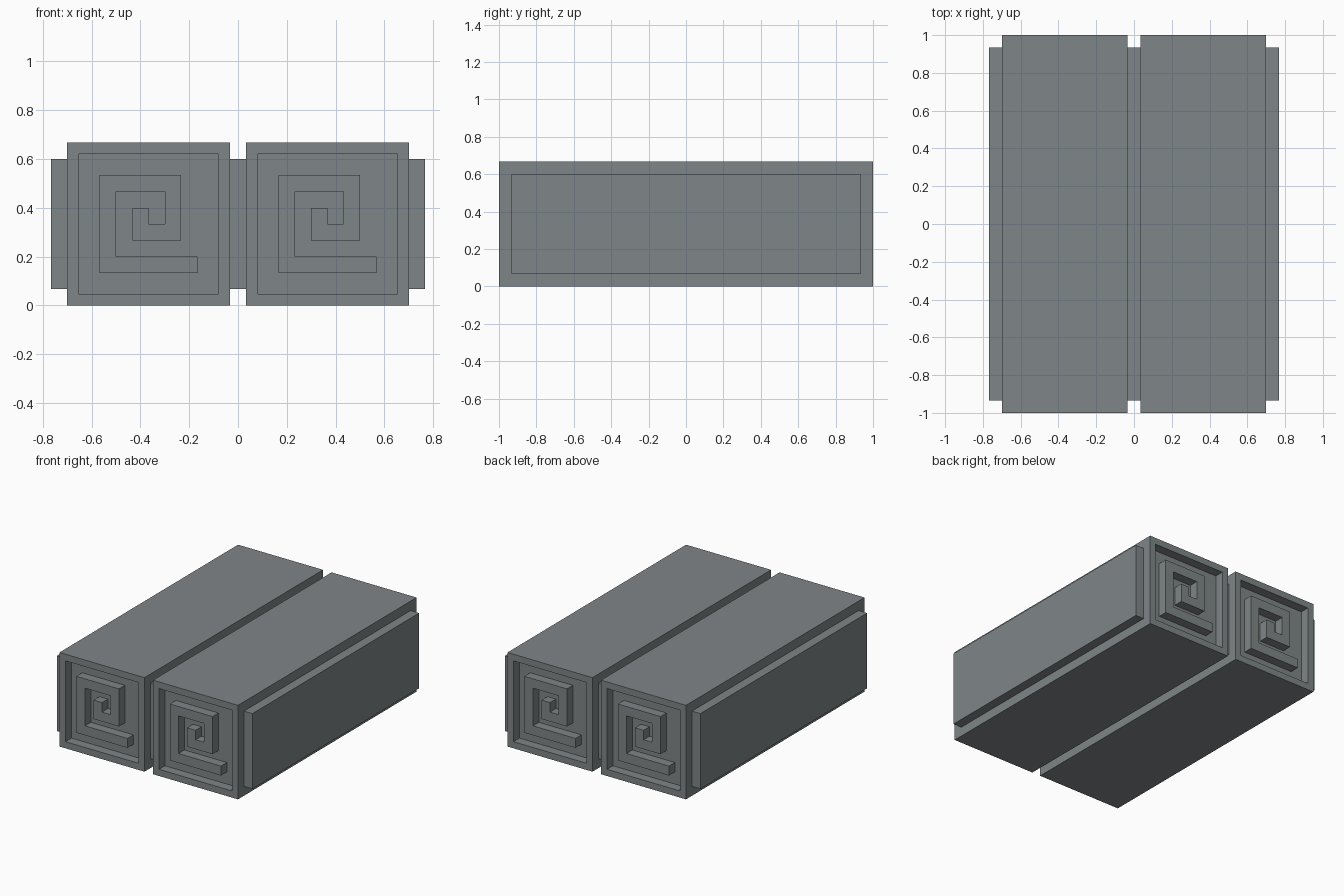
import bpy, bmesh
from mathutils import Matrix

cube = bpy.data.objects.get("Cube")
if cube:
    bpy.data.objects.remove(cube, do_unlink=True)

U = 2 / 30            # module: rim width, bar width and recess depth
EMBED = 0.02          # overlap that hides joints inside the solid parts

grey = bpy.data.materials.new("slate grey")
colour = (0.212, 0.235, 0.246, 1)
grey.diffuse_color = colour
grey.use_nodes = True
grey.node_tree.nodes["Principled BSDF"].inputs["Base Color"].default_value = colour


def finish(bm, name):
    bmesh.ops.recalc_face_normals(bm, faces=bm.faces)
    mesh = bpy.data.meshes.new(name)
    bm.to_mesh(mesh)
    bm.free()
    mesh.materials.append(grey)
    obj = bpy.data.objects.new(name, mesh)
    bpy.context.collection.objects.link(obj)
    return obj


def box(x0, x1, y0, y1, z0, z1):
    bm = bmesh.new()
    place = Matrix.Translation(((x0 + x1) / 2, (y0 + y1) / 2, (z0 + z1) / 2))
    size = Matrix.Diagonal((x1 - x0, y1 - y0, z1 - z0, 1))
    bmesh.ops.create_cube(bm, size=1, matrix=place @ size)
    return bm


def block(name, x0):
    """Long square block with a recess inside a rim at each end."""
    bm = box(x0, x0 + 10 * U, -1, 1, 0, 10 * U)
    bm.normal_update()
    for end in [f for f in bm.faces if abs(f.normal.y) > 0.9]:
        inward = -end.normal.copy() * U
        bmesh.ops.inset_individual(bm, faces=[end], thickness=U)
        new = bmesh.ops.extrude_face_region(bm, geom=[end])["geom"]
        bmesh.ops.translate(bm, vec=inward,
                            verts=[v for v in new if isinstance(v, bmesh.types.BMVert)])
        if end.is_valid:
            bmesh.ops.delete(bm, geom=[end], context='FACES_ONLY')
    finish(bm, name)


# Outline of the square spiral bar, in modules from the block's lower corner
SPIRAL = [(2, 2), (8, 2), (8, 3), (3, 3), (3, 7), (6, 7), (6, 5), (5, 5),
          (5, 6), (4, 6), (4, 4), (7, 4), (7, 8), (2, 8)]


def spiral(name, x0, turn):
    """Raised spiral flush with the rim; turn places it on the back."""
    bm = bmesh.new()
    face = bm.faces.new([bm.verts.new((x0 + a * U, -1, b * U)) for a, b in SPIRAL])
    new = bmesh.ops.extrude_face_region(bm, geom=[face], use_keep_orig=True)["geom"]
    bmesh.ops.translate(bm, vec=(0, U + EMBED, 0),
                        verts=[v for v in new if isinstance(v, bmesh.types.BMVert)])
    if turn:
        bmesh.ops.rotate(bm, verts=bm.verts, cent=(0, 0, 0),
                         matrix=Matrix.Rotation(3.14159265, 3, 'Z'))
    finish(bm, name)


# Two blocks, each with a spiral on both ends
for side, x0 in (("right", -10.5 * U), ("left", 0.5 * U)):
    block(side + "_block", x0)
    spiral(side + "_front_spiral", x0, False)
    other = "left" if side == "right" else "right"
    spiral(other + "_back_spiral", x0, True)

# Raised plates on the outer sides and the web joining the blocks
for name, x0, x1 in (("right_side_plate", -11.5 * U, -10.5 * U + EMBED),
                     ("centre_web", -0.5 * U - EMBED, 0.5 * U + EMBED),
                     ("left_side_plate", 10.5 * U - EMBED, 11.5 * U)):
    finish(box(x0, x1, -1 + U, 1 - U, U, 9 * U), name)
